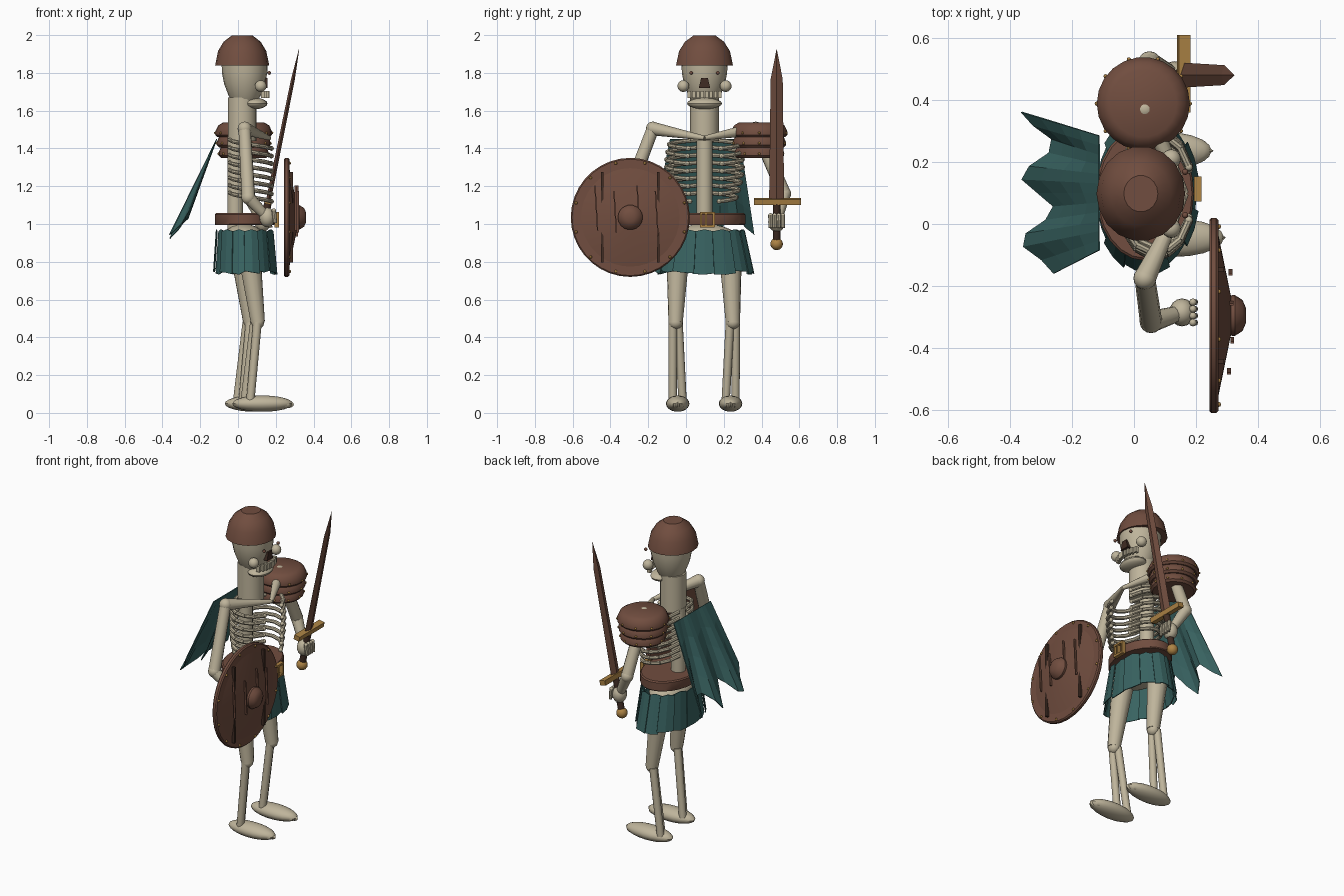
import bpy, bmesh, math, random
from mathutils import Vector, Matrix

if "Cube" in bpy.data.objects:
    bpy.data.objects.remove(bpy.data.objects["Cube"])

random.seed(4)
CY = 0.098  # the body's centre line


def material(name, rgb):
    m = bpy.data.materials.new(name)
    m.diffuse_color = (*rgb, 1)
    m.use_nodes = True
    m.node_tree.nodes["Principled BSDF"].inputs["Base Color"].default_value = m.diffuse_color
    return m


BONE = material("bone", (0.52, 0.46, 0.33))
BROWN = material("brown_leather", (0.165, 0.075, 0.05))
DARK = material("dark_wood", (0.05, 0.025, 0.017))
TEAL = material("teal_cloth", (0.04, 0.125, 0.12))
GOLD = material("brass", (0.42, 0.23, 0.06))


def finish(name, bm, mat, smooth=True):
    bmesh.ops.recalc_face_normals(bm, faces=bm.faces)
    me = bpy.data.meshes.new(name)
    bm.to_mesh(me)
    bm.free()
    me.materials.append(mat)
    ob = bpy.data.objects.new(name, me)
    bpy.context.collection.objects.link(ob)
    if smooth:
        bpy.ops.object.select_all(action='DESELECT')
        ob.select_set(True)
        bpy.context.view_layer.objects.active = ob
        bpy.ops.object.shade_smooth_by_angle(angle=math.radians(35))
    return ob


def add_ball(bm, c, s, seg=16):
    s = (s, s, s) if isinstance(s, (int, float)) else s
    bmesh.ops.create_uvsphere(bm, u_segments=seg, v_segments=max(6, seg * 5 // 8), radius=1,
                              matrix=Matrix.Translation(c) @ Matrix.Diagonal((*s, 1)))


def add_bone(bm, a, b, r1, r2, seg=12):
    a, b = Vector(a), Vector(b)
    d = b - a
    m = Matrix.Translation((a + b) / 2) @ d.to_track_quat('Z', 'Y').to_matrix().to_4x4()
    bmesh.ops.create_cone(bm, cap_ends=True, segments=seg, radius1=r1, radius2=r2,
                          depth=d.length, matrix=m)


def add_box(bm, c, s, rot=None):
    m = Matrix.Translation(c) @ (rot or Matrix()) @ Matrix.Diagonal((*s, 1))
    bmesh.ops.create_cube(bm, size=1, matrix=m)


def lathe(name, c, profile, mat, seg=20, sx=1, sy=1, axis='Z'):
    """Closed turned shape; profile is (radius, height) from bottom to top."""
    bm = bmesh.new()
    rings = []
    for r, h in profile:
        ring = []
        for i in range(seg):
            t = 2 * math.pi * i / seg
            u, v = r * sx * math.cos(t), r * sy * math.sin(t)
            p = Vector((u, v, h)) if axis == 'Z' else Vector((h, u, v))
            ring.append(bm.verts.new(Vector(c) + p))
        rings.append(ring)
    for lo, hi in zip(rings, rings[1:]):
        for i in range(seg):
            j = (i + 1) % seg
            bm.faces.new((lo[i], lo[j], hi[j], hi[i]))
    bm.faces.new(rings[0])
    bm.faces.new(rings[-1])
    return finish(name, bm, mat)


# Skull, helmet and face
lathe("skull", (0.035, CY, 0), [(0.07, 1.655), (0.085, 1.68), (0.108, 1.74), (0.12, 1.80),
                                (0.122, 1.86)], BONE, 20)
lathe("helmet", (0.022, CY, 0), [(0.143, 1.84), (0.128, 1.915), (0.098, 1.965), (0.055, 1.998)],
      BROWN, 18, 1, 1.07)
bm = bmesh.new()
add_ball(bm, (0.09, CY, 1.638), (0.066, 0.092, 0.03))
finish("jaw", bm, BONE)
bm = bmesh.new()
for s in (-1, 1):
    add_ball(bm, (0.12, CY + s * 0.112, 1.73), 0.031)
finish("cheekbones", bm, BONE)
bm = bmesh.new()
for i in range(8):
    y = (i - 3.5) * 0.023
    add_box(bm, (0.155 - 3.5 * y * y, CY + y, 1.685), (0.022, 0.017, 0.036))
finish("teeth", bm, BONE, False)
bm = bmesh.new()
for s in (-1, 1):
    add_ball(bm, (0.165, CY + s * 0.07, 1.80), 0.010, 10)
finish("eyes", bm, BROWN)
bm = bmesh.new()
vs = [bm.verts.new((x, CY + y, z)) for x in (0.13, 0.157)
      for y, z in ((-0.03, 1.72), (0.03, 1.72), (0.018, 1.772), (-0.018, 1.772))]
bmesh.ops.convex_hull(bm, input=vs)
finish("nose_hole", bm, DARK, False)

# Neck, spine and pelvis
lathe("neck", (0.022, CY, 0), [(0.076, 1.44), (0.076, 1.67)], BONE, 20)
bm = bmesh.new()
add_bone(bm, (-0.015, CY, 0.92), (-0.015, CY, 1.46), 0.042, 0.042, 14)
finish("spine", bm, BONE)
bm = bmesh.new()
add_ball(bm, (0.03, CY, 0.93), (0.11, 0.17, 0.07))
finish("pelvis", bm, BONE)

# Rib cage: bent tubes that drop towards the front
bm = bmesh.new()
for k in range(8):
    z = 1.445 - k * 0.04
    w = 0.165 + 0.04 * math.sin(math.pi * (k + 2) / 9.5)
    for s in (-1, 1):
        pts = []
        for i in range(7):
            t = math.pi * (0.04 + 0.84 * i / 6)
            pts.append(Vector((0.07 - 0.115 * math.cos(t), CY + s * w * math.sin(t) ** 0.8,
                               z - 0.045 * i / 6)))
        for a, b in zip(pts, pts[1:]):
            add_bone(bm, a, b, 0.0115, 0.0115, 8)
        add_ball(bm, pts[-1], 0.013, 8)
finish("ribs", bm, BONE)


# Collar bones, arms and fists
def arm(side, shoulder, elbow, hand):
    bm = bmesh.new()
    add_bone(bm, (0.165, CY, 1.455), shoulder, 0.012, 0.036)
    add_ball(bm, shoulder, 0.037)
    finish(side + "_collar_bone", bm, BONE)
    bm = bmesh.new()
    add_bone(bm, shoulder, elbow, 0.033, 0.036)
    add_ball(bm, elbow, 0.037)
    add_bone(bm, elbow, hand, 0.035, 0.024)
    finish(side + "_arm", bm, BONE)
    bm = bmesh.new()
    h = Vector(hand)
    add_ball(bm, h, (0.042, 0.045, 0.052))
    for i in range(4):
        y = (i - 1.5) * 0.022
        add_bone(bm, h + Vector((0.035, y, 0.035)), h + Vector((0.042, y, -0.03)), 0.012, 0.010, 8)
        add_ball(bm, h + Vector((0.035, y, 0.035)), 0.0125, 8)
    finish(side + "_fist", bm, BONE)


arm("shield", (0.035, -0.175, 1.505), (0.055, -0.315, 1.14), (0.155, -0.285, 1.035))
arm("sword", (0.035, 0.37, 1.505), (0.05, 0.52, 1.16), (0.13, 0.48, 1.01))


# Legs and feet
def leg(side, y, knee_y, foot_y, dx):
    hip, knee = (dx + 0.045, y, 0.92), Vector((dx + 0.1, knee_y, 0.48))
    bm = bmesh.new()
    add_bone(bm, hip, knee, 0.066, 0.038, 14)
    add_ball(bm, knee, (0.034, 0.038, 0.036))
    finish(side + "_thigh", bm, BONE)
    bm = bmesh.new()
    for s in (-1, 1):
        add_bone(bm, knee + Vector((-0.01 - s * 0.008, s * 0.015, 0)),
                 (dx + 0.045 - s * 0.015, foot_y + s * 0.026, 0.06), 0.023, 0.022)
    finish(side + "_shin", bm, BONE)
    bm = bmesh.new()
    add_ball(bm, (dx + 0.125, foot_y, 0.049), (0.16, 0.062, 0.043), 20)
    for i in (-1, 0, 1):
        add_ball(bm, (dx + 0.255 - abs(i) * 0.02, foot_y + i * 0.024, 0.045), (0.036, 0.013, 0.02), 8)
    finish(side + "_foot", bm, BONE)


leg("left", -0.04, -0.055, -0.044, 0.005)
leg("right", 0.232, 0.248, 0.236, -0.035)

# Belt and buckle
lathe("belt", (0.035, CY, 0), [(0.155, 0.995), (0.158, 1.0), (0.158, 1.05), (0.152, 1.057)],
      BROWN, 24, 1, 1.37)
bm = bmesh.new()
for s in (-1, 1):
    add_box(bm, (0.205, 0.113 + s * 0.034, 1.023), (0.024, 0.012, 0.08))
    add_box(bm, (0.205, 0.113, 1.023 + s * 0.035), (0.024, 0.078, 0.012))
add_box(bm, (0.205, 0.105, 1.023), (0.02, 0.01, 0.07))
finish("belt_buckle", bm, GOLD, False)

# Torn skirt made of overlapping panels
bm = bmesh.new()
N = 14
for k in range(N):
    off = 0.006 if k % 2 else -0.004
    low = [0.73 + random.random() * 0.025 for _ in range(3)]
    rows = []
    for i, f in enumerate((-0.56, 0, 0.52)):
        t = 2 * math.pi * (k + f) / N
        c, s = math.cos(t), math.sin(t)
        top = 0.972 - 0.02 * abs(f)
        rows.append((bm.verts.new((0.037 + (0.148 + off) * c, CY + (0.208 + off) * s, top)),
                     bm.verts.new((0.040 + (0.166 + off) * c, CY + (0.258 + off) * s, low[i]))))
    for a, b in zip(rows, rows[1:]):
        bm.faces.new((a[0], a[1], b[1], b[0]))
finish("skirt", bm, TEAL, False).modifiers.new("thick", 'SOLIDIFY').thickness = 0.005

# Folded cape, flaring back from the shoulders to a ragged hem
bm = bmesh.new()
cols, rows = 12, 4
grid = []
for i in range(cols + 1):
    u = i / cols
    fold = 0.5 + 0.5 * math.cos(2 * math.pi * 2.5 * u)  # 1 on the outer folds
    hem_z = 1.05 - 0.11 * fold + random.uniform(-0.02, 0.02)
    col = []
    for j in range(rows + 1):
        v = j / rows
        x = -0.115 + v * (-0.145 - 0.105 * fold)
        y = (0.285 - 0.37 * u) * (1 - v) + (0.36 - 0.52 * u) * v
        col.append(bm.verts.new((x, y, 1.45 * (1 - v) + hem_z * v)))
    grid.append(col)
for a, b in zip(grid, grid[1:]):
    for j in range(rows):
        bm.faces.new((a[j], a[j + 1], b[j + 1], b[j]))
finish("cape", bm, TEAL, False).modifiers.new("thick", 'SOLIDIFY').thickness = 0.005

# Layered shoulder guard with rivets
P = (0.03, 0.388, 0)
bm = bmesh.new()
for k, (r, z) in enumerate(((0.132, 1.35), (0.142, 1.405), (0.150, 1.46))):
    top = [(r * 0.9, z + 0.062), (r * 0.72, z + 0.078)]
    lathe("shoulder_guard_%d" % k, P, [(r - 0.012, z), (r, z + 0.012), (r, z + 0.03)] + top, BROWN, 22)
    for i in range(10):
        t = 2 * math.pi * i / 10
        add_ball(bm, (P[0] + r * math.cos(t), P[1] + r * math.sin(t), z + 0.022), 0.007, 8)
finish("shoulder_rivets", bm, GOLD)

# Round shield facing forwards
S = Vector((0, -0.295, 1.035))
lathe("shield_rim", S, [(0.285, 0.243), (0.308, 0.243), (0.315, 0.25), (0.315, 0.265),
                        (0.308, 0.272), (0.285, 0.272)], BROWN, 36, axis='X')
lathe("shield_face", S, [(0.29, 0.25), (0.29, 0.266), (0.065, 0.312)], BROWN, 36, axis='X')
lathe("shield_boss", S, [(0.064, 0.30), (0.066, 0.325), (0.05, 0.35), (0.024, 0.361)],
      BROWN, 18, axis='X')
bm = bmesh.new()
for s in (-1, 1):
    add_box(bm, (0.272, S.y + s * 0.148, S.z), (0.036, 0.014, 0.48))
finish("shield_braces", bm, DARK, False)
bm = bmesh.new()
for i in range(12):
    t = 2 * math.pi * (i + 0.5) / 12
    add_ball(bm, S + Vector((0.273, 0.297 * math.cos(t), 0.297 * math.sin(t))), 0.008, 8)
finish("shield_rivets", bm, GOLD)
bm = bmesh.new()
for y, z, n in ((-0.18, 0.05, 0.24), (-0.08, 0.03, 0.22), (0.04, 0.1, 0.14), (0.14, 0.02, 0.24)):
    d = math.hypot(y, z)
    add_box(bm, S + Vector((0.325 - 0.1 * d, y, z)), (0.012, 0.007, n), Matrix.Rotation(0.06, 4, 'X'))
finish("shield_scratches", bm, BROWN, False)

# Sword, built upright around its guard and then leaned forwards
LEAN = Matrix.Translation((0.16, 0.48, 1.12)) @ Matrix.Rotation(0.2, 4, 'Y')


def sword_part(name, bm, mat, smooth=True):
    bm.transform(LEAN)
    finish(name, bm, mat, smooth)


bm = bmesh.new()
rings = [[bm.verts.new(p) for p in ((d, 0, z), (0, w, z), (-d, 0, z), (0, -w, z))]
         for d, w, z in ((0.013, 0.04, 0), (0.010, 0.032, 0.66), (0.001, 0.001, 0.82))]
for lo, hi in zip(rings, rings[1:]):
    for i in range(4):
        bm.faces.new((lo[i], lo[(i + 1) % 4], hi[(i + 1) % 4], hi[i]))
bm.faces.new(rings[0])
bm.faces.new(rings[-1])
sword_part("sword_blade", bm, BROWN, False)
bm = bmesh.new()
add_box(bm, (0, 0.005, 0), (0.038, 0.25, 0.03))
sword_part("sword_guard", bm, GOLD, False)
bm = bmesh.new()
add_bone(bm, (0, 0, -0.22), (0, 0, -0.01), 0.02, 0.02)
sword_part("sword_grip", bm, DARK)
bm = bmesh.new()
add_ball(bm, (0, 0, -0.23), 0.033)
sword_part("sword_pommel", bm, GOLD)
